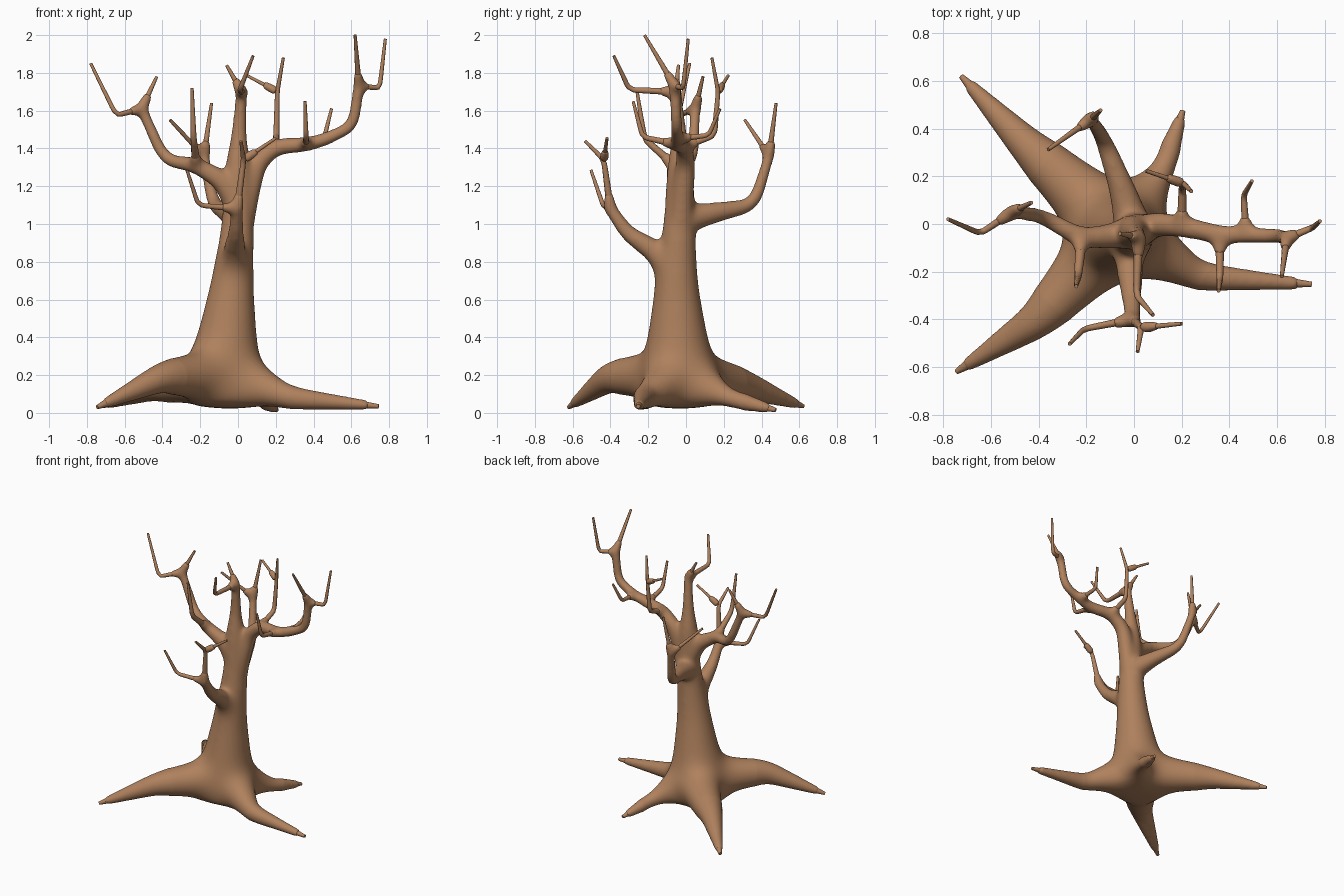
import bpy
from math import sqrt
from mathutils import Vector as V

if "Cube" in bpy.data.objects:
    bpy.data.objects.remove(bpy.data.objects["Cube"])

VOXEL, SMOOTH = 0.009, 70
SHRINK = 0.125 * SMOOTH * VOXEL ** 2   # area lost by smoothing, given back to the radii

bark = bpy.data.materials.new("bark")
bark.diffuse_color = (0.43, 0.22, 0.11, 1)
bark.use_nodes = True
bark.node_tree.nodes["Principled BSDF"].inputs["Base Color"].default_value = bark.diffuse_color
thick, tips, twigs = [], [], []       # paths of (x, y, z, radius)


def rounded(pts, cut):
    """Cut the corners of a path twice."""
    for _ in range(2):
        out = [pts[0]]
        for a, b in zip(pts, pts[1:]):
            out += [a.lerp(b, cut), a.lerp(b, 1 - cut)]
        pts = out + [pts[-1]]
    return pts


def tapered(pts, r0, r1, power=1.0):
    """Add radii running from r0 to r1 along the points."""
    n = len(pts) - 1
    return [V((*p, r1 + (r0 - r1) * (1 - i / n) ** power)) for i, p in enumerate(pts)]


def limb(r0, r1, *pts):
    thick.append(tapered(pts, r0, r1, 1.5))
    return pts


def twig(start, *pts, r=0.017):
    """Thin shoot, with a thicker collar that fuses into the limb."""
    twigs.append(tapered([start, *pts], r, 0.008))
    a, d = V(start), V(pts[0]) - V(start)
    end = a + d * min(0.5, 0.09 / d.length)
    thick.append(tapered([a, end], r * 1.5, r * 0.6))


def root(mid, r, tip):
    """Root running out of the trunk base through a bend to a point."""
    a, m, t = V((-0.06, -0.03, 0.2, 0.19)), V((*mid, r)), V((*tip, 0.011))
    half, last = a.lerp(m, 0.55), m.lerp(t, 0.5)
    last.w = r * 0.6
    thick.append([a, half, m, last, last.lerp(t, 0.8)])
    tips.append([last, t])


def tubes(name, paths, sides, cut, grow=0.0):
    """One mesh made of tapered tubes along the given paths."""
    cu = bpy.data.curves.new(name, 'CURVE')
    cu.dimensions = '3D'
    cu.fill_mode = 'FULL'
    cu.bevel_depth = 1.0
    cu.bevel_resolution = sides
    cu.use_fill_caps = True
    for path in paths:
        pts = rounded(path, cut)
        sp = cu.splines.new('POLY')
        sp.points.add(len(pts) - 1)
        for p, q in zip(sp.points, pts):
            p.co = (q.x, q.y, q.z, 1)
            p.radius = sqrt(q.w ** 2 + grow)
    ob = bpy.data.objects.new(name, cu)
    bpy.context.collection.objects.link(ob)
    bpy.ops.object.select_all(action='DESELECT')
    ob.select_set(True)
    bpy.context.view_layer.objects.active = ob
    bpy.ops.object.convert(target='MESH')
    ob = bpy.context.view_layer.objects.active
    ob.data.materials.clear()
    ob.data.materials.append(bark)
    bpy.ops.object.shade_smooth()
    return ob


# Trunk
thick.append([V(p) for p in (
    (-0.085, -0.04, 0.03, 0.21), (-0.08, -0.04, 0.2, 0.21), (-0.055, -0.045, 0.42, 0.163),
    (-0.03, -0.05, 0.7, 0.12), (0, -0.035, 1.0, 0.08), (0, -0.03, 1.3, 0.066),
    (0.005, -0.035, 1.48, 0.032), (0.02, -0.055, 1.71, 0.02))])

# Roots
root((-0.45, 0.33, 0.14), 0.075, (-0.725, 0.62, 0.035))
root((-0.4, -0.4, 0.19), 0.078, (-0.745, -0.62, 0.03))
root((0.27, -0.22, 0.08), 0.06, (0.745, -0.253, 0.035))
root((0.12, 0.22, 0.08), 0.058, (0.205, 0.475, 0.015))

# Right limb with its fork and side shoots
R = limb(0.065, 0.02, (0.01, -0.03, 0.95), (0.05, -0.02, 1.14), (0.1, 0, 1.32),
         (0.2, -0.01, 1.41), (0.36, -0.045, 1.42), (0.47, -0.045, 1.45),
         (0.61, -0.05, 1.52), (0.64, -0.06, 1.73))
twig(R[-1], (0.62, -0.22, 2.0))
twig(R[-1], (0.75, -0.015, 1.72), (0.78, 0.012, 1.98))
fork = (0.208, 0.17, 1.7)
twig(R[3], (0.203, 0.15, 1.47), fork, (0.24, 0.137, 1.88), r=0.02)
twig(fork, (0.05, 0.223, 1.785), r=0.011)
twig(R[4], (0.36, -0.23, 1.46), (0.355, -0.28, 1.65), r=0.02)
twig(R[5], (0.46, 0.12, 1.47), (0.495, 0.18, 1.61))

# Left limb
L = limb(0.07, 0.018, (0, -0.03, 1.1), (-0.08, -0.05, 1.23), (-0.22, -0.06, 1.31),
         (-0.39, 0.035, 1.34), (-0.51, 0.05, 1.61))
twig(L[-1], (-0.43, 0.09, 1.78))
twig(L[-1], (-0.645, -0.04, 1.575), (-0.78, 0.02, 1.85))
twig(L[2], (-0.235, -0.22, 1.45), (-0.243, -0.262, 1.72), r=0.024)

# Back limb
B = limb(0.08, 0.016, (0, -0.03, 1.02), (-0.05, 0.15, 1.06), (-0.13, 0.36, 1.1),
         (-0.18, 0.44, 1.36))
twig(B[-1], (-0.14, 0.477, 1.64))
twig(B[-1], (-0.36, 0.312, 1.55), r=0.015)

# Lower front limb
F = limb(0.085, 0.024, (-0.02, -0.06, 0.72), (-0.02, -0.17, 0.86), (-0.01, -0.31, 0.95),
         (-0.005, -0.4, 1.08))
twig(F[-1], (-0.21, -0.44, 1.1), (-0.27, -0.503, 1.285))
fork = (0.03, -0.435, 1.34)
twig(F[-1], fork, (0.015, -0.535, 1.44), r=0.02)
twig(fork, (0.2, -0.418, 1.455), r=0.013)

# Crown
top = (0.02, -0.055, 1.7)
twig(top, (-0.06, -0.04, 1.84))
twig(top, (0.01, -0.3, 1.71), (0.08, -0.382, 1.89), r=0.02)

# Thick wood fused into one soft surface
body = tubes("trunk_and_roots", thick, 6, 0.18, SHRINK)
mod = body.modifiers.new("fuse", 'REMESH')
mod.mode = 'VOXEL'
mod.voxel_size = VOXEL
mod.use_smooth_shade = True
bpy.ops.object.modifier_apply(modifier="fuse")
mod = body.modifiers.new("soften", 'SMOOTH')
mod.factor = 0.5
mod.iterations = SMOOTH

# Extra softening where the roots flare out of the trunk
flare = body.vertex_groups.new(name="flare")
for v in body.data.vertices:
    d = sqrt((v.co.x + 0.07) ** 2 + (v.co.y + 0.03) ** 2 + 0.3 * (v.co.z - 0.2) ** 2)
    w = min(1.0, (0.42 - d) / 0.15)
    if w > 0:
        flare.add([v.index], w, 'REPLACE')
mod = body.modifiers.new("soften_flare", 'SMOOTH')
mod.factor = 0.5
mod.iterations = 450
mod.vertex_group = "flare"

# Pointed root ends and twigs
tubes("root_tips", tips, 5, 0.25)
tubes("twigs", twigs, 3, 0.1)
